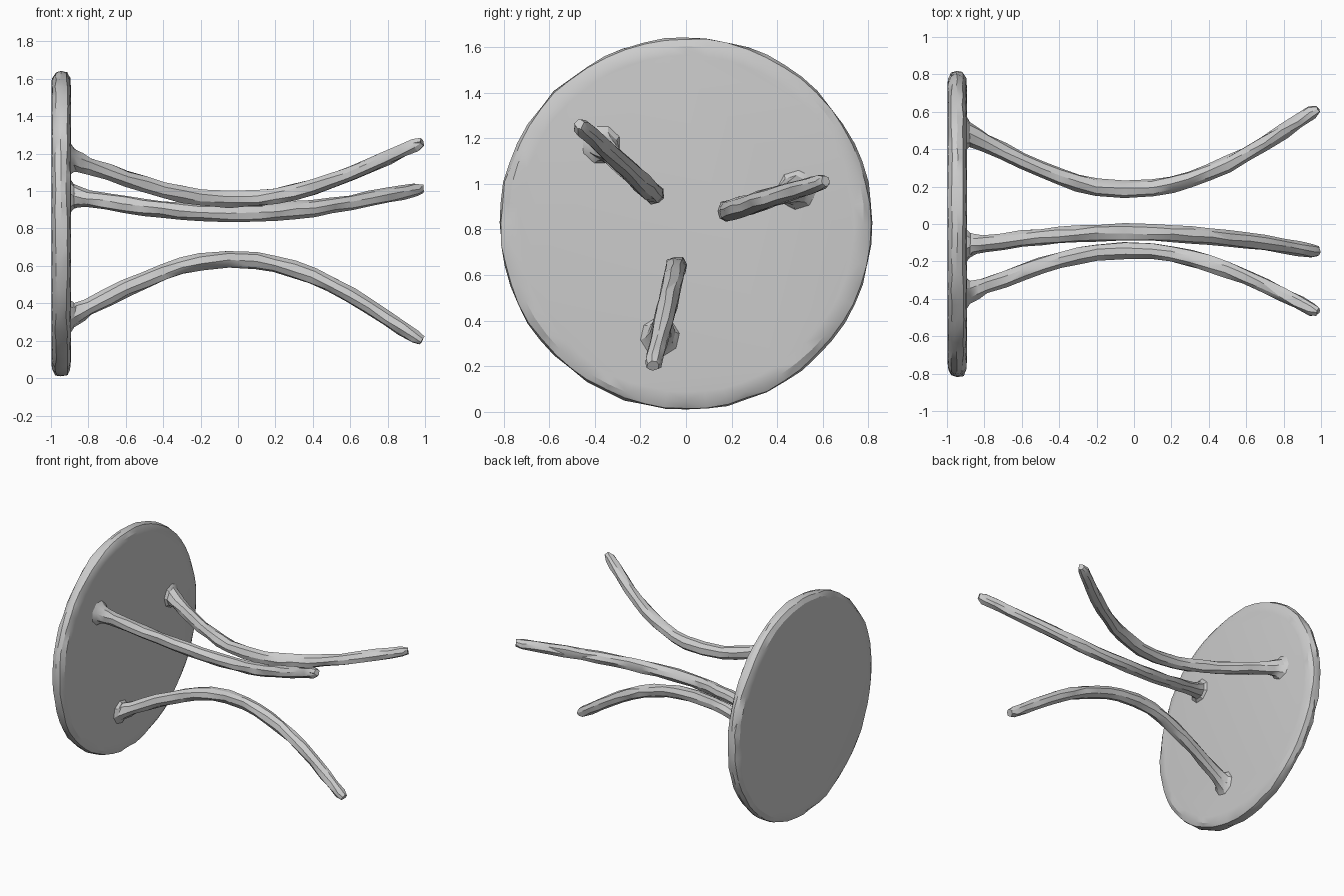
import bpy, bmesh, math, random
from mathutils import Vector

if "Cube" in bpy.data.objects:
    bpy.data.objects.remove(bpy.data.objects["Cube"])

random.seed(4)
CENTRE_Z = 0.825

grey = bpy.data.materials.new("plain grey")
grey.diffuse_color = (0.6, 0.6, 0.6, 1)
grey.use_nodes = True
grey.node_tree.nodes["Principled BSDF"].inputs["Base Color"].default_value = grey.diffuse_color


def finish(name, rings, jitter):
    """Skin a list of vertex rings, cap both ends and shade by angle."""
    bm = bmesh.new()
    loops = []
    for i, ring in enumerate(rings):
        j = jitter[i]
        loops.append([bm.verts.new(p + Vector([random.uniform(-j, j) for _ in range(3)])) for p in ring])
    n = len(loops[0])
    for a, b in zip(loops, loops[1:]):
        for k in range(n):
            m = (k + 1) % n
            # alternate the diagonals for a roughly carved surface
            if random.random() < 0.5:
                bm.faces.new((a[k], a[m], b[m]))
                bm.faces.new((a[k], b[m], b[k]))
            else:
                bm.faces.new((a[k], a[m], b[k]))
                bm.faces.new((a[m], b[m], b[k]))
    bm.faces.new(loops[0][::-1])
    bm.faces.new(loops[-1])
    bmesh.ops.recalc_face_normals(bm, faces=bm.faces[:])
    mesh = bpy.data.meshes.new(name)
    bm.to_mesh(mesh)
    bm.free()
    mesh.materials.append(grey)
    obj = bpy.data.objects.new(name, mesh)
    bpy.context.collection.objects.link(obj)
    bpy.ops.object.select_all(action='DESELECT')
    obj.select_set(True)
    bpy.context.view_layer.objects.active = obj
    bpy.ops.object.shade_smooth_by_angle(angle=math.radians(25))
    return obj


# Round seat, standing on its rim, with softened edges
seat_profile = [(-0.997, 0.74), (-0.993, 0.782), (-0.975, 0.812), (-0.945, 0.819),
                (-0.915, 0.812), (-0.898, 0.782), (-0.894, 0.74)]
rings = [[Vector((x, r * math.cos(t), CENTRE_Z + r * math.sin(t)))
          for t in (2 * math.pi * k / 56 for k in range(56))] for x, r in seat_profile]
finish("seat", rings, [0, 0.003, 0.005, 0.005, 0.005, 0.003, 0])

# Leg stations: position along x, distance from seat centre, thickness radius
leg_path = [(-0.91, 0.515, 0.100), (-0.892, 0.508, 0.085), (-0.877, 0.50, 0.066),
            (-0.85, 0.483, 0.055), (-0.80, 0.455, 0.047), (-0.70, 0.405, 0.045),
            (-0.60, 0.355, 0.045), (-0.50, 0.307, 0.045), (-0.40, 0.265, 0.046),
            (-0.30, 0.232, 0.046), (-0.20, 0.207, 0.046), (-0.05, 0.192, 0.046),
            (0.10, 0.200, 0.046), (0.20, 0.220, 0.046), (0.30, 0.250, 0.045),
            (0.40, 0.287, 0.044), (0.50, 0.335, 0.043), (0.60, 0.390, 0.042),
            (0.70, 0.452, 0.041), (0.80, 0.520, 0.040), (0.88, 0.575, 0.039),
            (0.95, 0.622, 0.038), (0.985, 0.642, 0.024)]


def leg(name, angle):
    radial = Vector((0, math.cos(angle), math.sin(angle)))
    side = Vector((0, -math.sin(angle), math.cos(angle)))
    points = [Vector((x, 0, CENTRE_Z)) + radial * r for x, r, _ in leg_path]
    rings = []
    for i, p in enumerate(points):
        tangent = (points[min(i + 1, len(points) - 1)] - points[max(i - 1, 0)]).normalized()
        if i < 3:                                   # flared root lies flat on the seat
            tangent = Vector((1, 0, 0))
        up = side.cross(tangent).normalized()
        size = leg_path[i][2]
        rings.append([p + size * (up * math.cos(t) + side * math.sin(t))
                      for t in (2 * math.pi * (k + 0.5) / 8 for k in range(8))])
    finish(name, rings, [0, 0, 0.002] + [0.005] * (len(points) - 3))


# Three splayed legs, evenly spaced round the seat
for number in range(3):
    leg(f"leg_{number + 1}", math.radians(17 + 120 * number))
